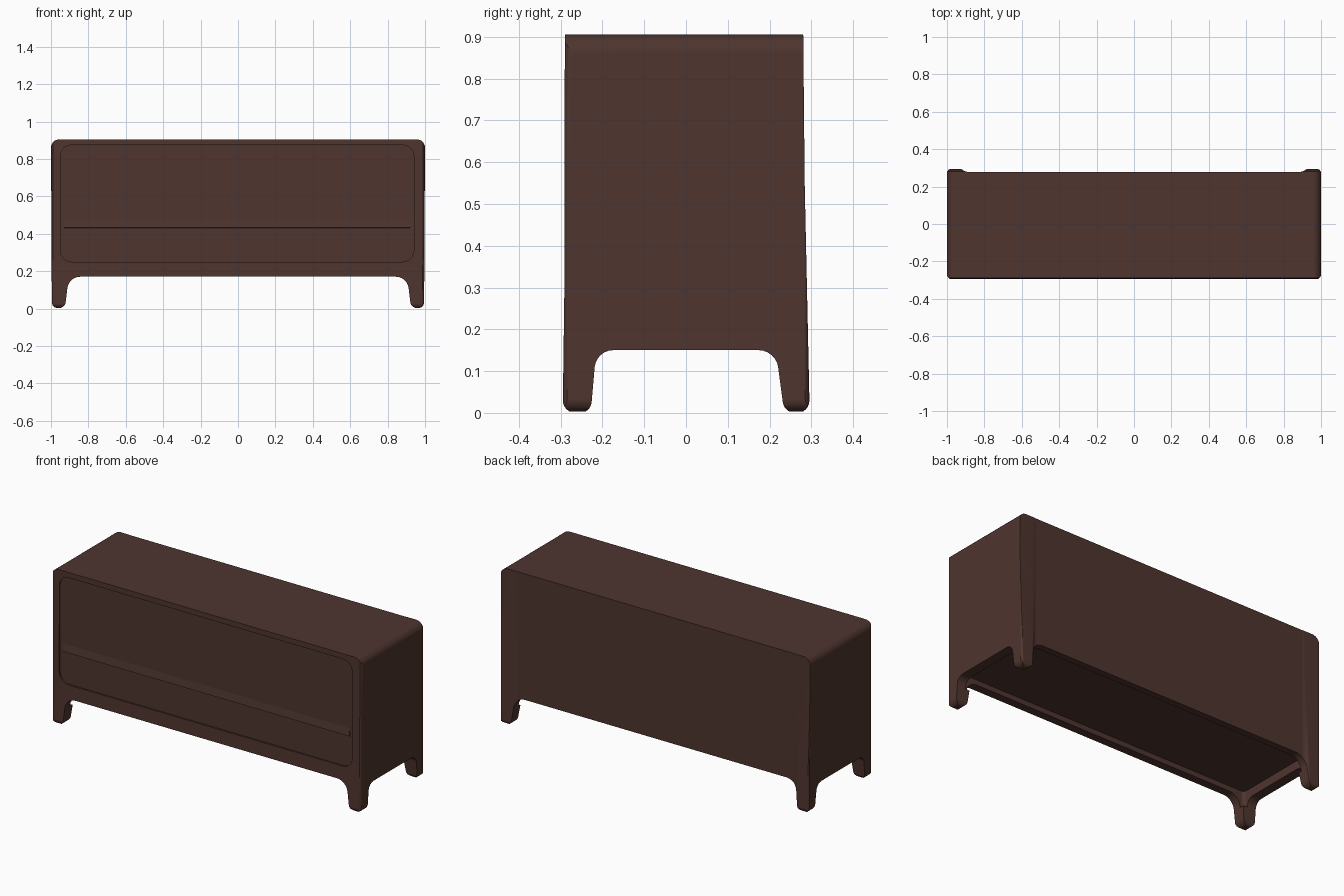
import bpy, bmesh, math
from mathutils import Vector

if "Cube" in bpy.data.objects:
    bpy.data.objects.remove(bpy.data.objects["Cube"])

brown = bpy.data.materials.new("dark brown wood")
brown.diffuse_color = (0.077, 0.035, 0.028, 1)
brown.use_nodes = True
brown.node_tree.nodes["Principled BSDF"].inputs["Base Color"].default_value = brown.diffuse_color


def rounded(points, steps=6):
    """Outline from (u, v, d) corners; d is the distance trimmed off for rounding."""
    out = []
    n = len(points)
    w = math.sqrt(0.5)
    for i, (u, v, d) in enumerate(points):
        p = Vector((u, v))
        if d == 0:
            out.append(p)
            continue
        a = p + (Vector(points[i - 1][:2]) - p).normalized() * d
        b = p + (Vector(points[(i + 1) % n][:2]) - p).normalized() * d
        for k in range(steps + 1):
            t = k / steps
            wa, wp, wb = (1 - t) ** 2, 2 * w * t * (1 - t), t * t
            out.append((a * wa + p * wp + b * wb) / (wa + wp + wb))
    return out


def rect(u0, u1, v0, v1, d):
    return [(u0, v0, d), (u1, v0, d), (u1, v1, d), (u0, v1, d)]


def prism(name, points, axis, lo, hi):
    """Extrude a rounded outline along one axis."""
    place = {"x": lambda p, t: (t, p.x, p.y),
             "y": lambda p, t: (p.x, t, p.y),
             "z": lambda p, t: (p.x, p.y, t)}[axis]
    outline = rounded(points)
    bm = bmesh.new()
    ends = [[bm.verts.new(place(p, t)) for p in outline] for t in (lo, hi)]
    for ring in ends:
        bm.faces.new(ring)
    n = len(outline)
    for i in range(n):
        j = (i + 1) % n
        bm.faces.new((ends[0][i], ends[0][j], ends[1][j], ends[1][i]))
    bmesh.ops.recalc_face_normals(bm, faces=bm.faces)
    mesh = bpy.data.meshes.new(name)
    bm.to_mesh(mesh)
    bm.free()
    mesh.materials.append(brown)
    ob = bpy.data.objects.new(name, mesh)
    bpy.context.collection.objects.link(ob)
    return ob


def combine(ob, cutter, operation):
    mod = ob.modifiers.new("cut", "BOOLEAN")
    mod.operation, mod.object, mod.solver = operation, cutter, "EXACT"
    bpy.context.view_layer.objects.active = ob
    bpy.ops.object.modifier_apply(modifier=mod.name)
    bpy.data.objects.remove(cutter)


# Cabinet with legs: front, side and plan outlines intersected
half = [(1, 0.905, 0.045), (0.995, 0.003, 0.03), (0.925, 0.003, 0.03), (0.905, 0.17, 0.06)]
front = half + [(-u, v, d) for u, v, d in reversed(half)]
cabinet = prism("cabinet", front, "y", -0.5, 0.5)

side = [(0.2805, 0.91, 0), (0.284, 0.55, 0), (0.296, 0, 0.03), (0.235, 0, 0.025),
        (0.215, 0.15, 0.04), (-0.215, 0.15, 0.04), (-0.228, 0, 0.025),
        (-0.295, 0, 0.03), (-0.291, 0.3, 0), (-0.29, 0.91, 0)]
combine(cabinet, prism("side_outline", side, "x", -1.5, 1.5), "INTERSECT")

# Plan has back corner posts standing slightly proud of the back panel
plan_half = [(1.001, -0.297, 0.03), (1.001, 0.298, 0.03), (0.93, 0.298, 0.012), (0.9, 0.279, 0.012)]
plan = plan_half + [(-u, v, d) for u, v, d in reversed(plan_half)]
combine(cabinet, prism("plan_outline", plan, "z", -0.5, 1.5), "INTERSECT")

# Hollow underside behind the apron
combine(cabinet, prism("underside_recess", rect(-0.94, 0.94, -0.245, 0.24, 0.02), "z", 0.1, 0.2), "DIFFERENCE")

# Shallow front recess
combine(cabinet, prism("front_recess", rect(-0.95, 0.94, 0.25, 0.874, 0.06), "y", -0.4, -0.282), "DIFFERENCE")

# Sloping lip above the drawer seam
lip = prism("drawer_lip", [(-0.281, 0.485, 0), (-0.288, 0.433, 0), (-0.281, 0.43, 0)], "x", -0.93, 0.92)

for ob in (cabinet, lip):
    bpy.ops.object.select_all(action="DESELECT")
    ob.select_set(True)
    bpy.context.view_layer.objects.active = ob
    bpy.ops.object.shade_smooth_by_angle(angle=math.radians(30))
    ob.modifiers.new("even shading", "WEIGHTED_NORMAL").keep_sharp = True
